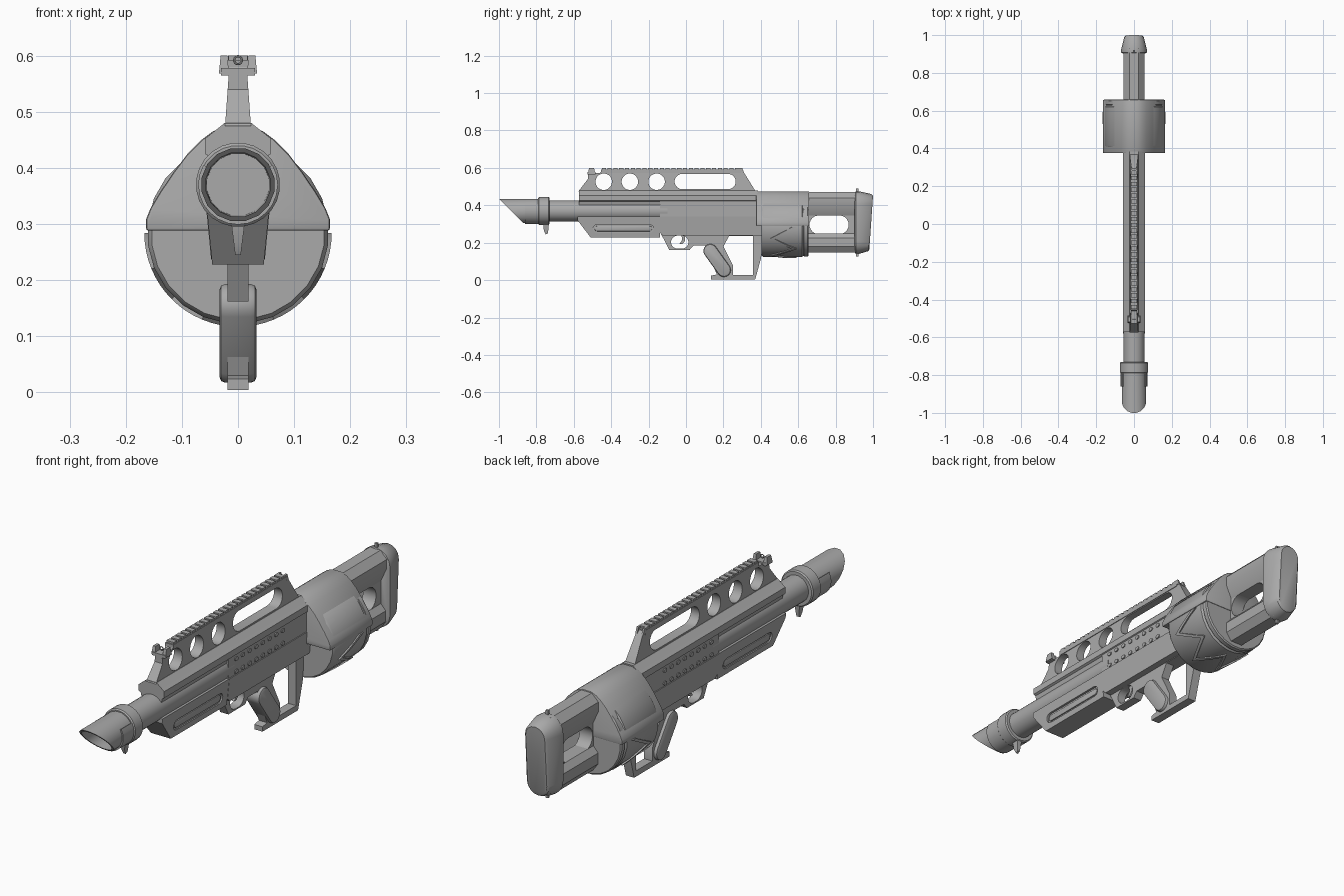
import bpy
import bmesh
from math import cos, sin, pi, radians

default = bpy.data.objects.get("Cube")
if default:
    bpy.data.objects.remove(default, do_unlink=True)

metal = bpy.data.materials.new("gunmetal_grey")
metal.use_nodes = True
COLOUR = (.4, .4, .4, 1)
metal.diffuse_color = COLOUR
for node in metal.node_tree.nodes:
    if node.type == "BSDF_PRINCIPLED":
        node.inputs["Base Color"].default_value = COLOUR


# ---------- helpers ----------
def activate(obj):
    bpy.ops.object.select_all(action="DESELECT")
    obj.select_set(True)
    bpy.context.view_layer.objects.active = obj


def loft(name, rings, bevel=0):
    """Skin a list of equal rings of points and cap both ends."""
    bm = bmesh.new()
    loops = [[bm.verts.new(point) for point in ring] for ring in rings]
    count = len(loops[0])
    for a, b in zip(loops, loops[1:]):
        for i in range(count):
            j = (i + 1) % count
            bm.faces.new((a[i], a[j], b[j], b[i]))
    bm.faces.new(loops[0])
    bm.faces.new(loops[-1])
    bmesh.ops.recalc_face_normals(bm, faces=bm.faces)
    mesh = bpy.data.meshes.new(name)
    bm.to_mesh(mesh)
    bm.free()
    mesh.materials.append(metal)
    obj = bpy.data.objects.new(name, mesh)
    bpy.context.collection.objects.link(obj)
    activate(obj)
    if bevel:
        mod = obj.modifiers.new("edge", "BEVEL")
        mod.width, mod.segments, mod.limit_method = bevel, 2, "ANGLE"
        mod.angle_limit = radians(50)
        bpy.ops.object.modifier_apply(modifier=mod.name)
    bpy.ops.object.shade_smooth_by_angle(angle=radians(35))
    return obj


def prism(name, side, low, high=None, bevel=0, x=0):
    """Side outline (y, z) given a half width that may change with height."""
    high = low if high is None else high
    heights = [z for y, z in side]
    base, span = min(heights), max(heights) - min(heights)
    half = [low + (high - low) * (z - base) / span for z in heights]
    rings = [[(x + s * w, y, z) for (y, z), w in zip(side, half)] for s in (-1, 1)]
    return loft(name, rings, bevel)


def section(name, half, y0, y1, bevel=0):
    """Mirrored front outline (x, z), listed top to bottom, run along y."""
    outline = half + [(-x, z) for x, z in reversed(half)]
    return loft(name, [[(x, y, z) for x, z in outline] for y in (y0, y1)], bevel)


def box(y0, y1, z0, z1):
    return [(y0, z0), (y1, z0), (y1, z1), (y0, z1)]


def circle(y, r, z, n, slant=0):
    turn = [2 * pi * (i + .5) / n for i in range(n)]
    return [(r * cos(t), y - slant * r * sin(t), z + r * sin(t)) for t in turn]


def tube(name, stations, z, n=24):
    return loft(name, [circle(y, r, z, n) for y, r in stations])


def capsule(y0, z0, y1, z1, r, n=10):
    from_angle = pi / 2
    dy, dz = y1 - y0, z1 - z0
    size = (dy * dy + dz * dz) ** .5 or 1
    uy, uz = (dy / size, dz / size) if dy or dz else (1, 0)
    points = []
    for cy, cz, start in ((y1, z1, -from_angle), (y0, z0, from_angle)):
        for i in range(n):
            t = start + pi * (i + (.5 if size == 1 else 0)) / (n if size == 1 else n - 1)
            points.append((cy + r * (cos(t) * uy - sin(t) * uz),
                           cz + r * (cos(t) * uz + sin(t) * uy)))
    return points


def cut(target, outlines):
    """Cut side outlines right through a part."""
    for outline in outlines:
        cutter = prism("cutter", outline, .3)
        cutter.hide_render = True
        mod = target.modifiers.new("hole", "BOOLEAN")
        mod.operation, mod.solver, mod.object = "DIFFERENCE", "EXACT", cutter
        activate(target)
        bpy.ops.object.modifier_apply(modifier=mod.name)
        bpy.data.objects.remove(cutter, do_unlink=True)
    bpy.ops.object.shade_smooth_by_angle(angle=radians(35))


# ---------- barrel and muzzle ----------
AXIS = .37
tube("barrel", [(-.75, .056), (-.1, .056)], AXIS)
loft("muzzle", [circle(-.77, .066, AXIS, 16), circle(-.935, .066, AXIS, 16, 1),
                circle(-.935, .058, AXIS, 16, 1), circle(-.8, .056, AXIS, 16)])
tube("muzzle_collar", [(-.79, .07), (-.785, .075), (-.735, .075), (-.73, .07)], AXIS)
arc = [radians(150 + 15 * i) for i in range(17)]
sleeve = [(.071 * cos(t), .071 * sin(t)) for t in arc]
sleeve += [(.06 * cos(t), .06 * sin(t)) for t in reversed(arc)]
loft("muzzle_sleeve", [[(x, y, AXIS + z) for x, z in sleeve] for y in (-.86, -.78)])
prism("muzzle_lug", [(-.765, .31), (-.76, .265), (-.75, .245), (-.738, .25), (-.732, .31)],
      .005, .013)

# ---------- handguard ----------
guard = prism("handguard", [(-.58, .34), (-.58, .32), (-.51, .228), (-.14, .228), (-.14, .34)],
              .046, .057)
cut(guard, [capsule(-.475, .275, -.195, .275, .022)])
prism("handguard_slot_floor", box(-.51, -.16, .245, .305), .043)
prism("handguard_slot_bar", capsule(-.475, .275, -.195, .275, .014), .048, bevel=.003)

# ---------- receiver ----------
section("top_cover", [(.024, .48), (.03, .475), (.059, .452), (.059, .425), (.05, .42),
                      (.045, .40)], -.572, .385)
prism("receiver_upper", box(-.14, .39, .32, .425), .054)
prism("receiver_lower", [(-.14, .34), (-.14, .255), (-.125, .238), (.41, .238), (.41, .34)],
      .048, .058)
for row, z in enumerate((.405, .352)):
    for i in range(8):
        y = -.09 + i * .044
        prism(f"rivet_{row}_{i}", capsule(y - .003, z, y + .003, z, .008, 5), .058)

# ---------- carry handle ----------
handle = prism("carry_handle", [(-.575, .475), (-.525, .54), (-.525, .572), (-.46, .572),
                                (-.45, .587), (.295, .587), (.312, .572), (.372, .475)],
               .023, .015)
holes = [capsule(y, .526, y, .526, .044, 12) for y in (-.44, -.3, -.157)]
cut(handle, holes + [capsule(-.02, .527, .225, .527, .041)])
prism("handle_rail", box(-.455, .295, .572, .592), .019)
for i in range(24):
    y = -.45 + i * .031
    prism(f"rail_tooth_{i}", box(y, y + .022, .59, .6), .017)

# ---------- sights ----------
prism("front_sight_base", box(-.527, -.485, .565, .578), .03)
for side in (-1, 1):
    prism("front_sight_ear", [(-.525, .568), (-.485, .568), (-.492, .6), (-.518, .6)],
          .009, .006, x=side * .025)
    prism("rear_sight_ear", [(.275, .585), (.31, .575), (.3, .6), (.28, .6)],
          .004, x=side * .014)
bpy.ops.mesh.primitive_torus_add(location=(0, -.505, .592), rotation=(pi / 2, 0, 0),
                                 major_radius=.007, minor_radius=.002,
                                 major_segments=14, minor_segments=6)
bpy.context.object.name = "sight_ring"
bpy.context.object.data.materials.append(metal)

# ---------- grip frame and trigger ----------
frame = prism("grip_frame", [(-.135, .25), (-.09, .162), (.02, .162), (.04, .185), (.1, .185),
                             (.165, .03), (.135, .024), (.135, .004), (.37, .004),
                             (.402, .12), (.41, .25)], .019)
window = [(.2, .18), (.23, .235), (.357, .235), (.357, .028), (.25, .028), (.25, .08)]
cut(frame, [window, capsule(-.045, .203, -.022, .203, .035)])
prism("grip", capsule(.13, .156, .203, .054, .037), .033, bevel=.01)
prism("trigger", [(-.025, .245), (-.005, .245), (-.005, .21), (-.02, .192), (-.035, .192),
                  (-.02, .215)], .007)

# ---------- drum magazine ----------
DRUM = .284
section("drum_cover", [(.02, .475), (.045, .465), (.065, .45), (.09, .425), (.115, .392),
                       (.138, .358), (.156, .328), (.164, .308), (.164, .288)],
        .375, .658, bevel=.005)
tube("drum", [(.405, .155), (.415, .162), (.62, .162), (.627, .155)], DRUM)
tube("drum_rear_plate", [(.625, .15), (.632, .16), (.65, .16), (.655, .155)], DRUM)
band = []
for i in range(33):
    t = pi + pi * i / 32
    y = .46 + .12 * abs((i % 8) / 4 - 1)
    band.append([(r * cos(t), y + d, DRUM + r * sin(t))
                 for r, d in ((.15, -.012), (.167, -.012), (.167, .012), (.15, .012))])
loft("drum_zigzag_rib", band)

# ---------- stock ----------
section("stock_upper_tube", [(.025, .47), (.055, .44), (.055, .40), (.03, .345)], .64, .93)
section("stock_lower_tube", [(.03, .25), (.052, .225), (.052, .18), (.028, .147)], .64, .93)
web = prism("stock_web", box(.64, .93, .2, .4), .03)
cut(web, [capsule(.71, .296, .82, .296, .05)])


def pad_ring(y, half, z0, z1, lean):
    ring = []
    for cz, start in ((z1 - half, 0), (z0 + half, pi)):
        for i in range(9):
            t = start + pi * i / 8
            z = cz + half * sin(t)
            ring.append((half * cos(t), y - lean * (z1 - z) / (z1 - z0), z))
    return ring


loft("butt_pad", [pad_ring(.902, .058, .15, .465, 0), pad_ring(.908, .068, .14, .475, 0),
                  pad_ring(.925, .068, .14, .475, 0), pad_ring(.992, .052, .155, .46, .018),
                  pad_ring(1, .044, .163, .452, .02)])
for z in (.48, .136):
    prism("sling_stud", box(.91, .921, z - .011, z + .011), .006)
